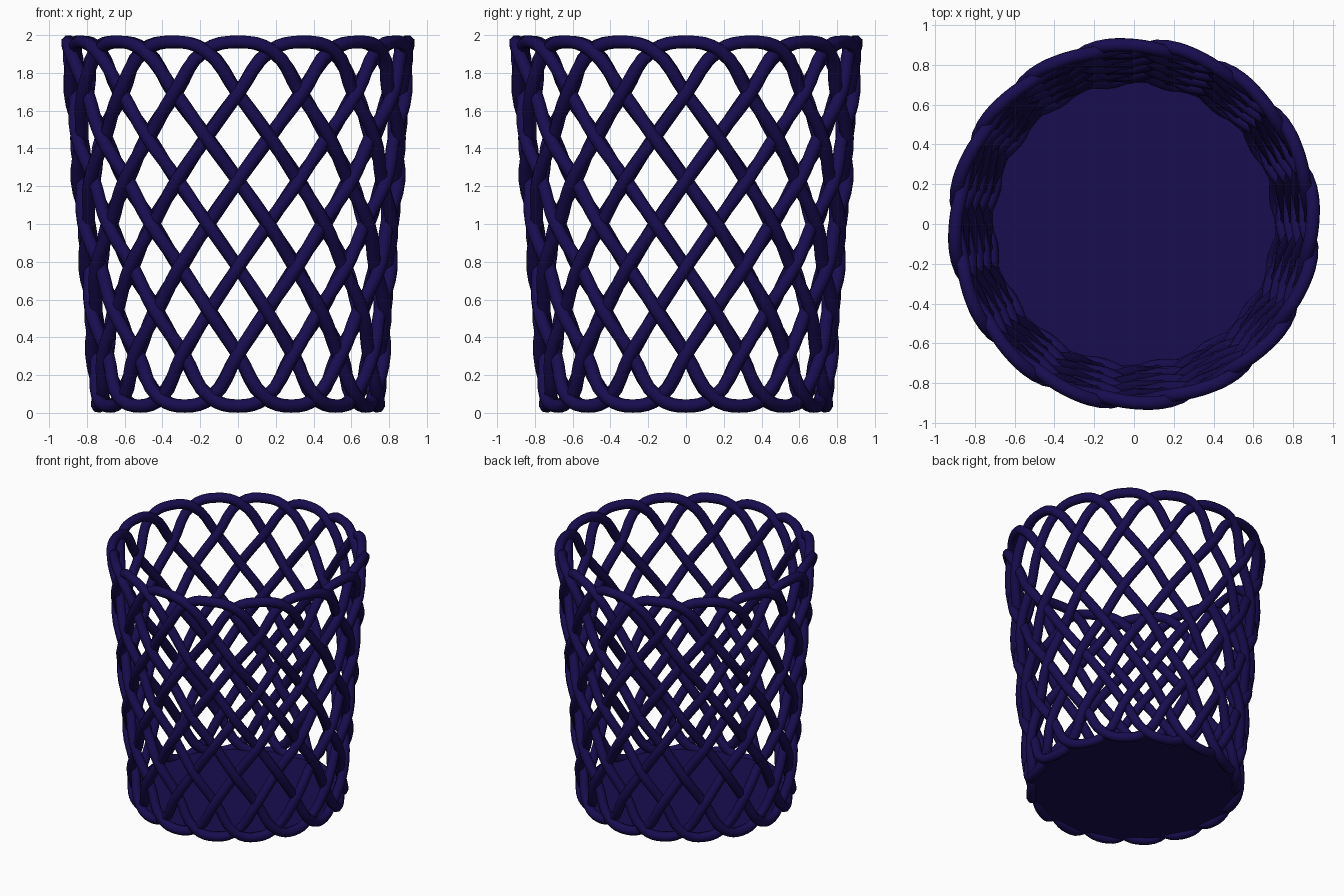
import bpy, math

if "Cube" in bpy.data.objects:
    bpy.data.objects.remove(bpy.data.objects["Cube"])

TUBE = 0.036
ROWS = [0.036, 0.08, 0.31, 0.54, 0.77, 1.0, 1.23, 1.46, 1.69, 1.92, 1.964]
STEP = math.radians(11.25)      # angle between neighbouring crossings
WEAVE = 0.013

mat = bpy.data.materials.new("navy")
mat.diffuse_color = (0.009, 0.004, 0.08, 1)
mat.use_nodes = True
mat.node_tree.nodes["Principled BSDF"].inputs["Base Color"].default_value = mat.diffuse_color


def wall_radius(z):
    return 0.735 + 0.083 * z


def strand(name, turn):
    """Closed wire that zigzags between both rims, five times round."""
    cu = bpy.data.curves.new(name, 'CURVE')
    cu.dimensions = '3D'
    cu.bevel_depth = TUBE
    cu.bevel_resolution = 2
    cu.resolution_u = 4
    sp = cu.splines.new('BEZIER')
    sp.bezier_points.add(159)
    sp.use_cyclic_u = True
    for i, p in enumerate(sp.bezier_points):
        k = i % 20
        row = k if k <= 10 else 20 - k
        z = ROWS[row]
        # over and under at successive crossings
        side = 0 if k % 10 == 0 else (1 if k < 10 else -1) * (-1) ** row
        r = wall_radius(z) + WEAVE * side
        a = turn + i * STEP
        p.co = (r * math.cos(a), r * math.sin(a), z)
        p.handle_left_type = p.handle_right_type = 'AUTO'
    ob = bpy.data.objects.new(name, cu)
    bpy.context.collection.objects.link(ob)
    bpy.ops.object.select_all(action='DESELECT')
    ob.select_set(True)
    bpy.context.view_layer.objects.active = ob
    bpy.ops.object.convert(target='MESH')
    ob = bpy.context.object
    ob.data.materials.clear()
    ob.data.materials.append(mat)
    bpy.ops.object.shade_smooth()


# Two interlaced wires make the whole lattice wall and both rims
strand("lattice_wire_a", 0)
strand("lattice_wire_b", 2 * STEP)

# Thin floor disc
bpy.ops.mesh.primitive_cylinder_add(vertices=64, radius=0.74, depth=0.02,
                                    location=(0, 0, 0.045))
floor = bpy.context.object
floor.name = "basket_floor"
floor.data.materials.append(mat)
bpy.ops.object.shade_smooth_by_angle()
